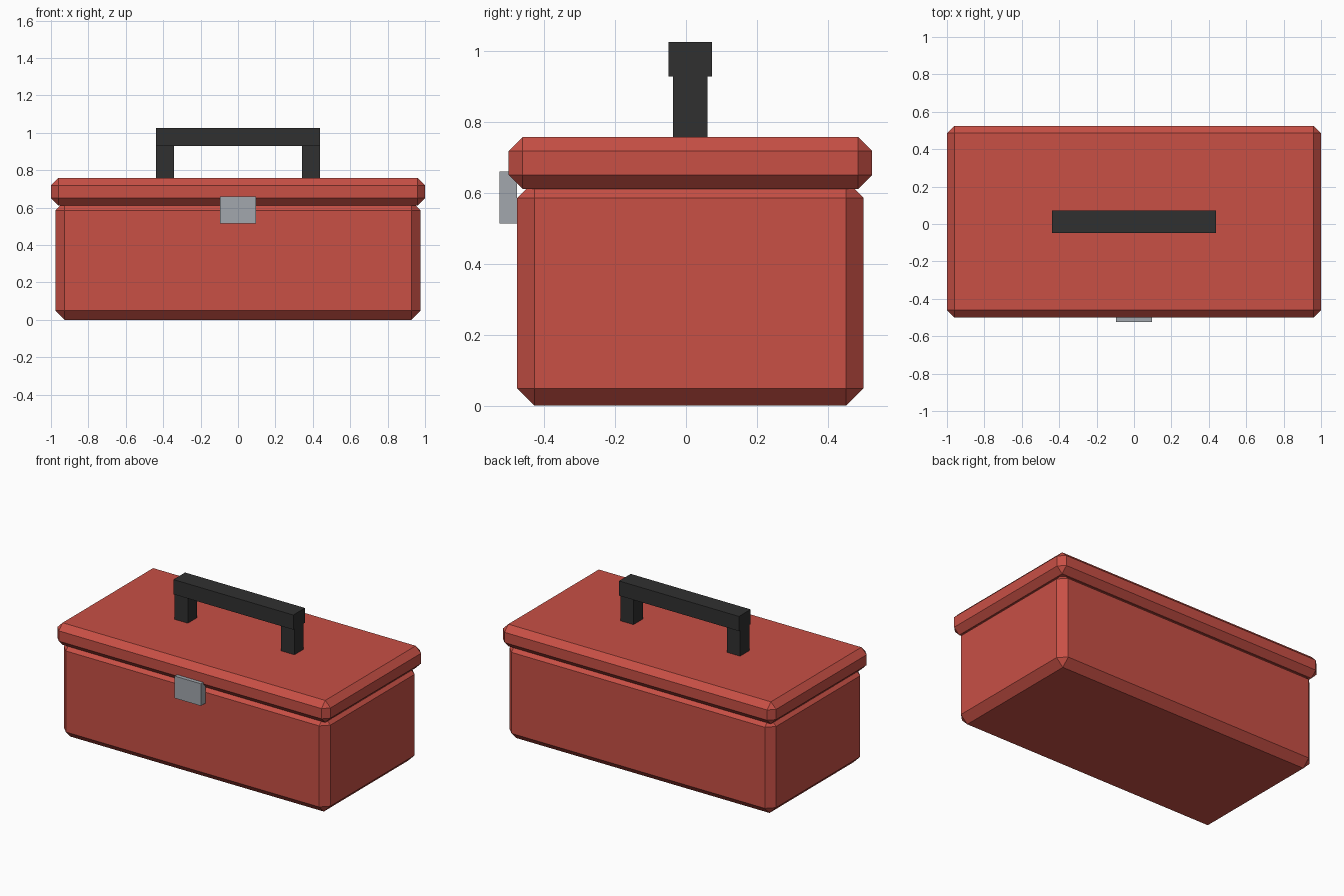
import bpy
import bmesh
from mathutils import Vector

if "Cube" in bpy.data.objects:
    bpy.data.objects.remove(bpy.data.objects["Cube"])


def material(name, rgb):
    m = bpy.data.materials.new(name)
    m.diffuse_color = (*rgb, 1.0)
    m.use_nodes = True
    m.node_tree.nodes["Principled BSDF"].inputs["Base Color"].default_value = m.diffuse_color
    return m


RED = material("red_paint", (0.578, 0.08, 0.06))
BLACK = material("black_plastic", (0.03, 0.03, 0.03))
STEEL = material("grey_steel", (0.36, 0.39, 0.42))


def box(name, low, high, mat, chamfer=0.0):
    """Flat-shaded box between two corners, optionally chamfered on every edge."""
    low, high = Vector(low), Vector(high)
    bm = bmesh.new()
    bmesh.ops.create_cube(bm, size=1)
    bmesh.ops.scale(bm, vec=high - low, verts=bm.verts)
    bmesh.ops.translate(bm, vec=(low + high) / 2, verts=bm.verts)
    if chamfer:
        bmesh.ops.bevel(bm, geom=bm.edges[:], offset=chamfer, segments=1,
                        affect='EDGES', clamp_overlap=True)
    mesh = bpy.data.meshes.new(name)
    bm.to_mesh(mesh)
    bm.free()
    mesh.materials.append(mat)
    obj = bpy.data.objects.new(name, mesh)
    bpy.context.collection.objects.link(obj)
    return obj


# The box sits slightly back, so that the front latch keeps the model centred
C = 0.0122

# Body and overhanging lid
box("body", (-0.976, C - 0.488, 0), (0.976, C + 0.488, 0.634), RED, 0.0488)
box("lid", (-1, C - 0.512, 0.611), (1, C + 0.512, 0.757), RED, 0.039)

# Handle: two posts and a grip bar
for side, x in (("left", -0.39), ("right", 0.39)):
    box(side + "_handle_post", (x - 0.0485, C - 0.0485, 0.74),
        (x + 0.0485, C + 0.0485, 0.93), BLACK)
box("handle_grip", (-0.439, C - 0.061, 0.928), (0.439, C + 0.061, 1.025), BLACK)

# Front latch
box("latch", (-0.096, -0.525, 0.514), (0.096, -0.476, 0.66), STEEL)
